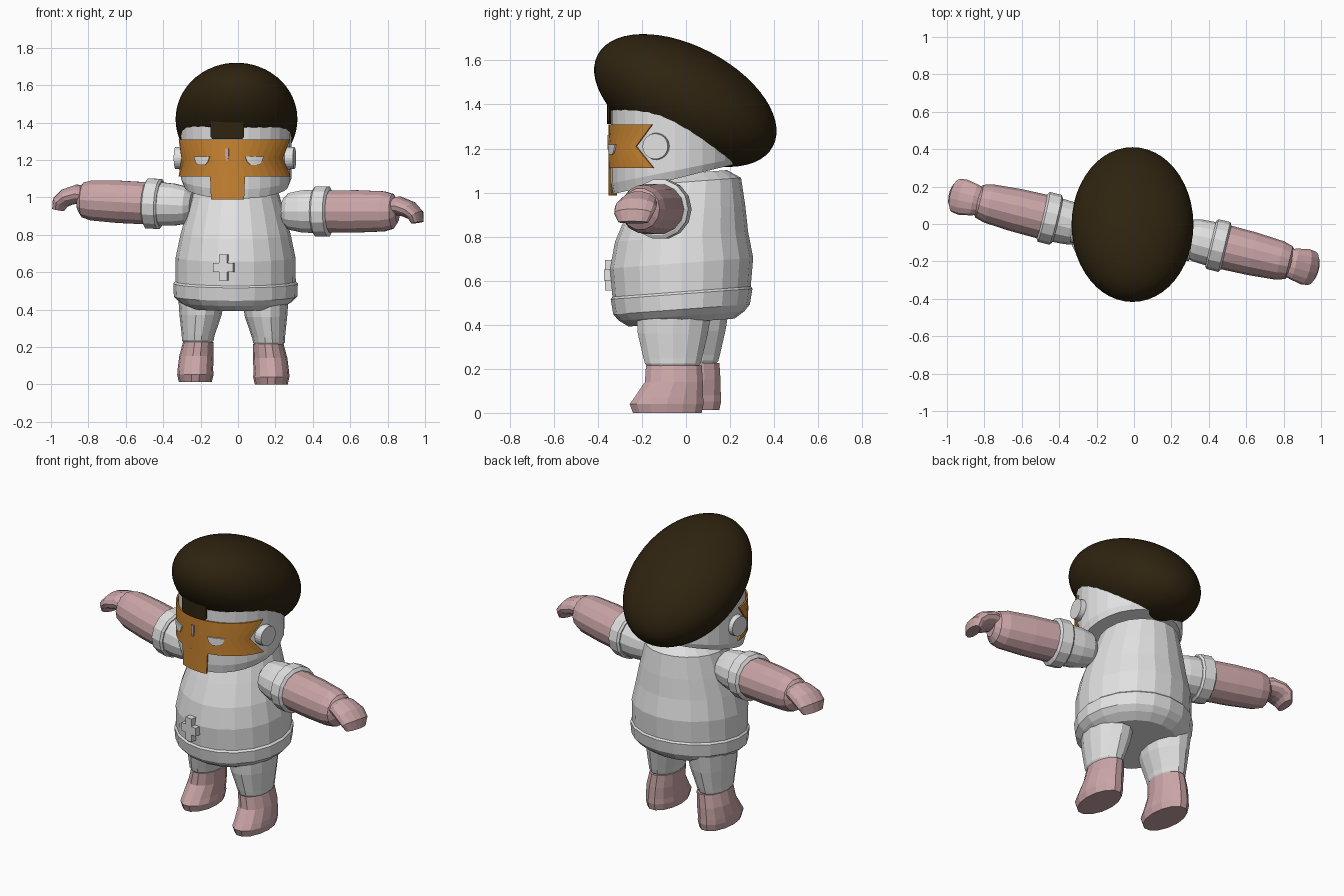
import bpy, bmesh
from math import sin, cos, pi, radians
from mathutils import Matrix, Vector

cube = bpy.data.objects.get("Cube")
if cube:
    bpy.data.objects.remove(cube, do_unlink=True)


def material(name, rgb):
    m = bpy.data.materials.new(name)
    m.use_nodes = True
    m.diffuse_color = (*rgb, 1)
    bsdf = m.node_tree.nodes["Principled BSDF"]
    bsdf.inputs["Base Color"].default_value = (*rgb, 1)
    bsdf.inputs["Roughness"].default_value = 0.8
    return m


WHITE = material("pale_grey", (0.75, 0.75, 0.75))
PINK = material("dusty_pink", (0.6, 0.38, 0.39))
ORANGE = material("amber", (0.58, 0.23, 0.03))
BROWN = material("dark_brown", (0.028, 0.017, 0.005))


def finish(name, bm, mat, matrix=None):
    if matrix:
        bm.transform(matrix)
    bmesh.ops.recalc_face_normals(bm, faces=bm.faces[:])
    me = bpy.data.meshes.new(name)
    bm.to_mesh(me)
    bm.free()
    me.materials.append(mat)
    ob = bpy.data.objects.new(name, me)
    bpy.context.collection.objects.link(ob)
    return ob


def loft(name, rings, mat, n=16, matrix=None):
    """Skin rings given as (centre, u axis, v axis) and cap both ends."""
    bm = bmesh.new()
    loops = []
    for c, u, v in rings:
        c, u, v = Vector(c), Vector(u), Vector(v)
        angles = [2 * pi * i / n for i in range(n)]
        loops.append([bm.verts.new(c + u * cos(a) + v * sin(a)) for a in angles])
    for a, b in zip(loops, loops[1:]):
        for i in range(n):
            j = (i + 1) % n
            bm.faces.new((a[i], a[j], b[j], b[i]))
    bm.faces.new(loops[0])
    bm.faces.new(loops[-1])
    return finish(name, bm, mat, matrix)


def upright(rows, slope=0.0):
    """Rings from (z, centre x, centre y, x radius, y radius)."""
    return [((x, y, z), (rx, 0, 0), (0, ry, slope * ry)) for z, x, y, rx, ry in rows]


def sideways(rows):
    """Rings along x from (x, z, y radius, z radius, droop in degrees)."""
    out = []
    for x, z, ry, rz, droop in rows:
        d = radians(droop)
        out.append(((x, 0, z), (0, ry, 0), (rz * sin(d), 0, rz * cos(d))))
    return out


# Torso, flared towards a hem band and leaning slightly forward
torso = [(0.41, 0.25, 0.24), (0.44, 0.30, 0.285), (0.47, 0.33, 0.31),
         (0.54, 0.333, 0.322), (0.55, 0.322, 0.314), (0.68, 0.32, 0.325),
         (0.80, 0.295, 0.302), (0.92, 0.262, 0.27), (1.05, 0.222, 0.23),
         (1.09, 0.15, 0.16)]
loft("torso", upright([(z, -0.013, -0.02 + max(0, z - 0.8) * 0.16, rx, ry)
                       for z, rx, ry in torso], 0.075), WHITE, 20)

# Raised cross on the belly
for name, w, h in (("cross_upright", 0.045, 0.14), ("cross_bar", 0.11, 0.05)):
    bm = bmesh.new()
    bmesh.ops.create_cube(bm, size=1, matrix=Matrix.Diagonal((w, 0.05, h, 1)))
    finish(name, bm, WHITE, Matrix.Translation((-0.075, -0.338, 0.625))
           @ Matrix.Rotation(radians(-11), 4, "Z"))

# Legs and boots
pants = [(0.46, 0.145, -0.055, 0.125, 0.175), (0.36, 0.15, -0.06, 0.113, 0.163),
         (0.25, 0.163, -0.06, 0.088, 0.137), (0.225, 0.165, -0.06, 0.085, 0.13),
         (0.20, 0.165, -0.06, 0.07, 0.11)]
boot = [(0.0, 0.178, -0.085, 0.088, 0.16), (0.04, 0.178, -0.088, 0.097, 0.172),
        (0.07, 0.178, -0.078, 0.095, 0.16), (0.14, 0.172, -0.055, 0.092, 0.135),
        (0.215, 0.162, -0.055, 0.082, 0.13)]
for side, dx, dy, dz in (("left", 0, 0, 0), ("right", -0.05, 0.08, 0.012)):
    flip = 1 if side == "left" else -1
    place = Matrix.Translation((dx, dy, dz)) @ Matrix.Diagonal((flip, 1, 1, 1))
    loft(side + "_trouser_leg", upright(pants), WHITE, 14, place)
    loft(side + "_boot", upright(boot), PINK, 14, place)

# Arms: shoulder, cuff, forearm and drooping mitten hand
arm_parts = {
    "shoulder": (WHITE, [(0, 0, 0.07, 0.07, 0), (0.03, 0, 0.1, 0.1, 0),
                         (0.1, 0, 0.115, 0.115, 0), (0.19, 0, 0.12, 0.12, 0)]),
    "cuff": (WHITE, [(0.17, 0, 0.125, 0.125, 0), (0.18, 0, 0.137, 0.137, 0),
                     (0.245, 0, 0.137, 0.137, 0), (0.255, 0, 0.12, 0.12, 0)]),
    "forearm": (PINK, [(0.24, 0, 0.12, 0.115, 0), (0.4, 0, 0.116, 0.116, 0),
                       (0.55, 0, 0.105, 0.11, 0), (0.6, 0, 0.09, 0.095, 0),
                       (0.625, 0, 0.055, 0.06, 0)]),
    "hand": (PINK, [(0.58, 0.025, 0.07, 0.045, 0), (0.63, 0.03, 0.085, 0.052, 10),
                    (0.69, 0.01, 0.097, 0.048, 35), (0.725, -0.02, 0.092, 0.042, 60),
                    (0.735, -0.06, 0.07, 0.03, 80)]),
}
for side, base, flip, lift in (("left", (0.245, -0.065, 0.925), 1, 0),
                               ("right", (-0.245, -0.02, 0.955), -1, 3)):
    place = (Matrix.Translation(base) @ Matrix.Rotation(radians(-13.7), 4, "Z")
             @ Matrix.Rotation(radians(lift), 4, "Y") @ Matrix.Diagonal((flip, 1, 1, 1)))
    for part, (mat, rows) in arm_parts.items():
        loft(side + "_" + part, sideways(rows), mat, 14, place)

# Head: a tube with a sloping jaw and a top hidden inside the hair
HX, HY, RX, RY, YAW = -0.01, -0.05, 0.295, 0.29, radians(-9)
head = [((HX, HY, 1.062), (RX * 0.95, 0, 0), (0, RY * 0.97, 0.24 * RY)),
        ((HX, HY, 1.10), (RX, 0, 0), (0, RY, 0.20 * RY)),
        ((HX, HY, 1.43), (RX, 0, 0), (0, RY, -0.33 * RY))]
loft("head", head, WHITE, 28)


def plate(name, centre, rows, offset, mat, cols=12):
    """Thin plate wrapped on the face; rows are (z, half angle in degrees)."""
    bm = bmesh.new()
    grid = []
    for z, half in rows:
        row = []
        for i in range(cols + 1):
            a = YAW + radians(centre + half * (2 * i / cols - 1))
            row.append(bm.verts.new((HX + (RX + offset) * sin(a),
                                     HY - (RY + offset) * cos(a), z)))
        grid.append(row)
    for a, b in zip(grid, grid[1:]):
        for i in range(cols):
            bm.faces.new((a[i], a[i + 1], b[i + 1], b[i]))
    ob = finish(name, bm, mat)
    solid = ob.modifiers.new("thickness", "SOLIDIFY")
    solid.thickness = 0.009
    solid.offset = 0
    return ob


# Mask with swallow-tail ends, nose guard, eyes, brow mark and fringe
plate("mask_band", 0, [(1.112, 80), (1.21, 63), (1.31, 79)], 0.008, ORANGE, 18)
plate("nose_guard", 0, [(0.988, 17), (1.113, 18)], 0.008, ORANGE, 6)
for side, c in (("left", 27.5), ("right", -27.5)):
    plate(side + "_eye", c, [(1.172, 4), (1.19, 7.5), (1.218, 9.5)], 0.015, WHITE, 6)
plate("brow_mark", 0, [(1.195, 0.8), (1.225, 1.8), (1.262, 1.8)], 0.015, PINK, 2)
plate("hair_fringe", 0, [(1.312, 15), (1.325, 17), (1.43, 17)], 0.014, BROWN, 6)

# Round ear discs
for side, flip in (("left", 1), ("right", -1)):
    bm = bmesh.new()
    bmesh.ops.create_cone(bm, cap_ends=True, segments=24, radius1=0.062,
                          radius2=0.058, depth=0.045)
    finish(side + "_ear", bm, WHITE, Matrix.Translation((HX, HY, 1.21))
           @ Matrix.Rotation(YAW, 4, "Z")
           @ Matrix.Translation((flip * 0.3, -0.04, 0))
           @ Matrix.Rotation(flip * pi / 2, 4, "Y"))

# Hair: one smooth ellipsoid tipped towards the back
bm = bmesh.new()
bmesh.ops.create_uvsphere(bm, u_segments=48, v_segments=28, radius=1)
for f in bm.faces:
    f.smooth = True
finish("hair", bm, BROWN, Matrix.Translation((-0.008, -0.003, 1.418))
       @ Matrix.Rotation(radians(-27.5), 4, "X")
       @ Matrix.Diagonal((0.326, 0.449, 0.247, 1)))
